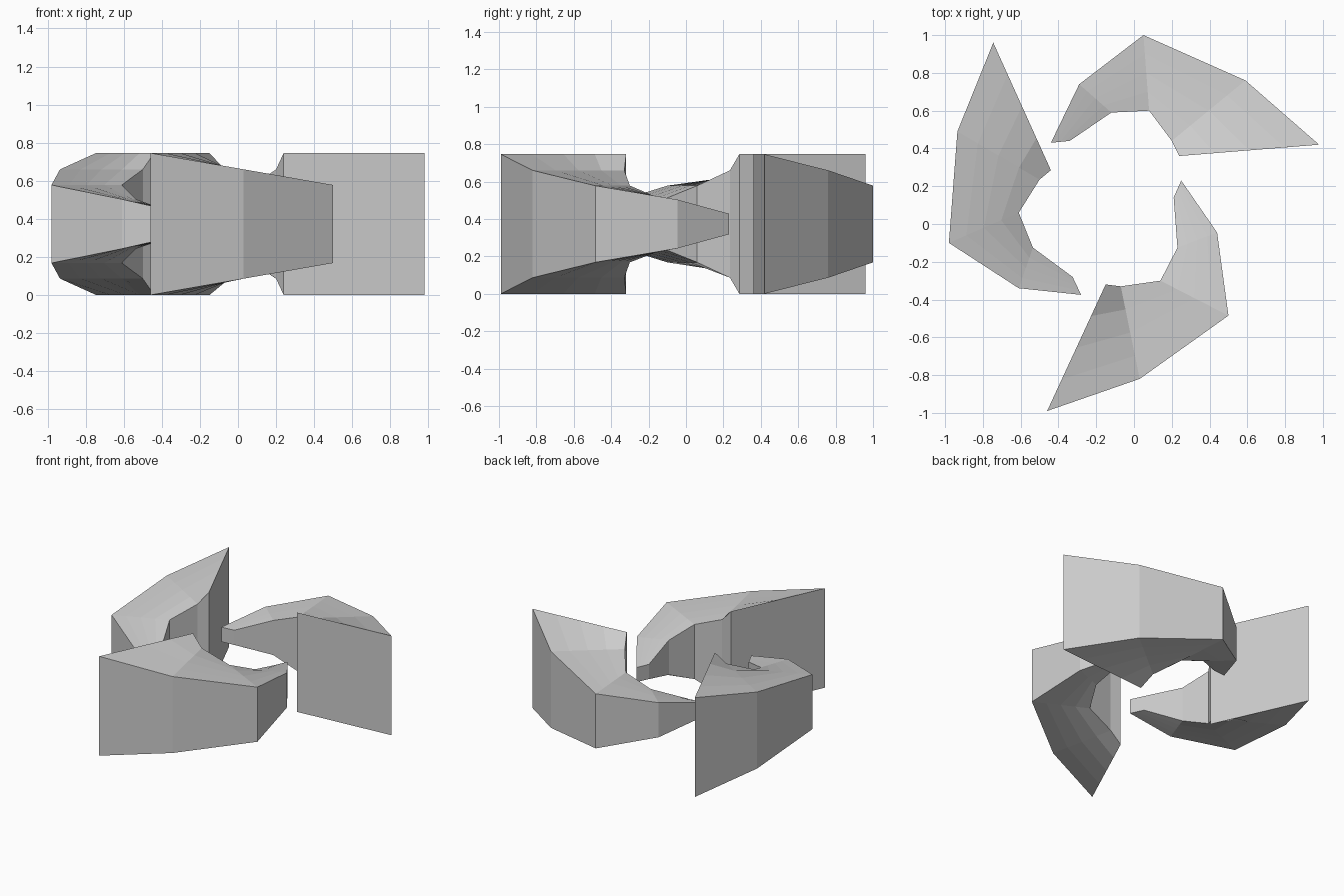
import bpy, bmesh
from mathutils import Vector

if "Cube" in bpy.data.objects:
    bpy.data.objects.remove(bpy.data.objects["Cube"])

MID = 0.373                                   # half the overall height
HALF = [0.373, 0.287, 0.205, 0.13, 0.055]     # half height at each station
STRIPS = 4                                    # facets across the width

# Plan outlines: outer and inner edge of each arm, tall end to thin tip
ARMS = {
    "back_arm": ([(.98, .42), (.59, .76), (.05, 1.0), (-.29, .74), (-.44, .43)],
                 [(.24, .36), (.20, .44), (.08, .60), (-.12, .59), (-.34, .44)]),
    "left_arm": ([(-.745, .96), (-.935, .49), (-.98, -.10), (-.61, -.34), (-.28, -.375)],
                 [(-.44, .285), (-.50, .235), (-.61, .06), (-.535, -.125), (-.325, -.28)]),
    "front_arm": ([(-.46, -.99), (.03, -.82), (.50, -.485), (.44, -.045), (.25, .23)],
                  [(-.15, -.32), (-.07, -.33), (.14, -.30), (.23, -.125), (.21, .14)]),
}


def build_arm(name, outer, inner):
    bm = bmesh.new()
    rings = []
    for o, i, h in zip(outer, inner, HALF):
        row = [Vector(o).lerp(Vector(i), k / STRIPS) for k in range(STRIPS + 1)]
        top = [bm.verts.new((p.x, p.y, MID + h)) for p in row]
        low = [bm.verts.new((p.x, p.y, MID - h)) for p in reversed(row)]
        rings.append(top + low)
    # Skin between neighbouring cross-sections
    for a, b in zip(rings, rings[1:]):
        for k in range(len(a)):
            n = (k + 1) % len(a)
            bm.faces.new((a[k], a[n], b[n], b[k]))
    # End caps
    bm.faces.new(rings[0])
    bm.faces.new(rings[-1])
    bmesh.ops.recalc_face_normals(bm, faces=bm.faces)
    mesh = bpy.data.meshes.new(name)
    bm.to_mesh(mesh)
    bm.free()
    bpy.context.collection.objects.link(bpy.data.objects.new(name, mesh))


for name, (outer, inner) in ARMS.items():
    build_arm(name, outer, inner)
